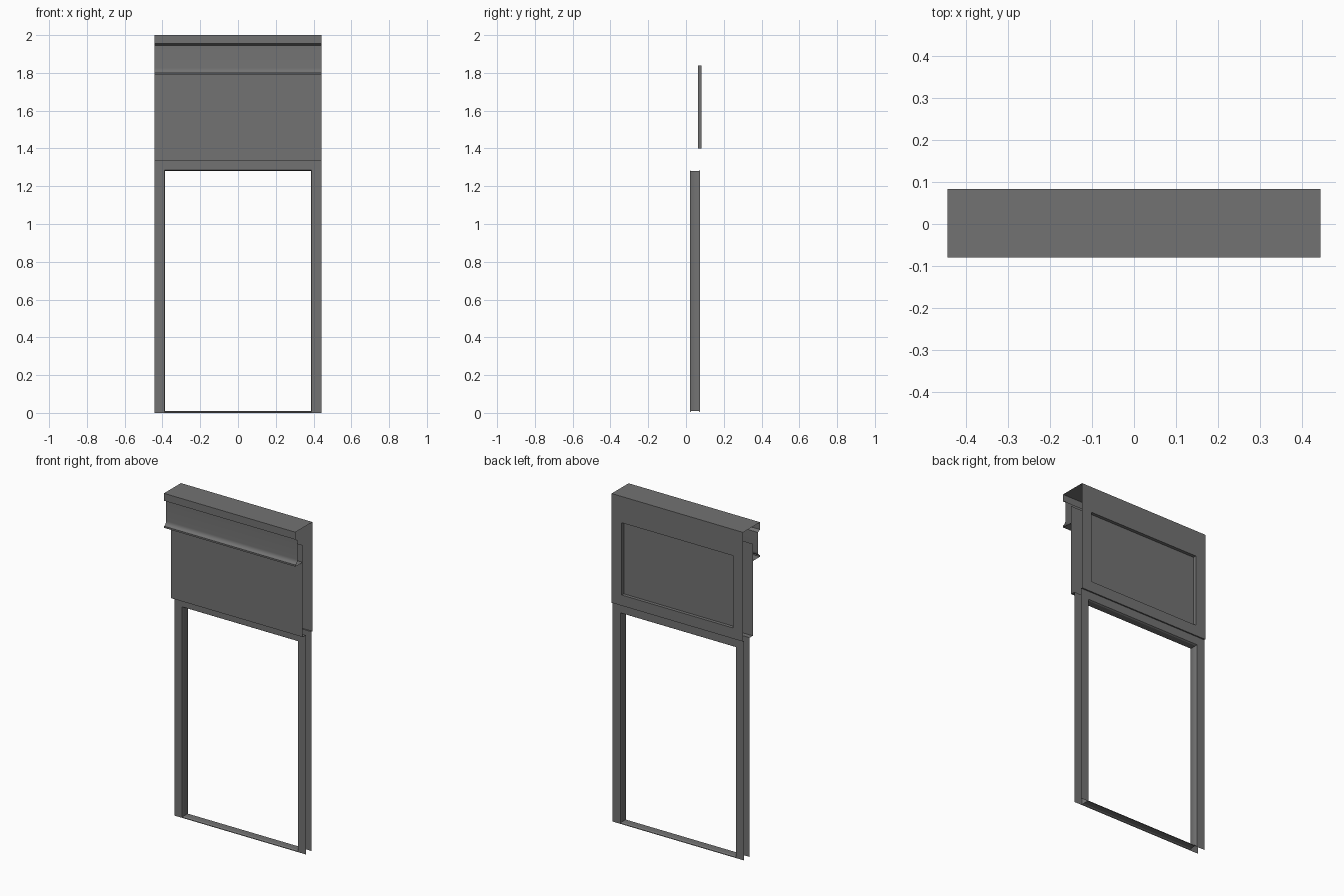
import bpy
import bmesh
import math

cube = bpy.data.objects.get("Cube")
if cube:
    bpy.data.objects.remove(cube, do_unlink=True)

GREY = (0.17, 0.17, 0.17, 1)
mat = bpy.data.materials.new("dark grey")
mat.use_nodes = True
mat.diffuse_color = GREY
mat.node_tree.nodes["Principled BSDF"].inputs["Base Color"].default_value = GREY

HALF = 0.443          # half width of the whole unit
HEAD = 1.335          # height where the frame meets the upper casing
FRONT, BACK = 0.02, 0.075   # depth of the opening frame
WALL = 0.083          # rear face of the upper casing


def finish(name, bm):
    mesh = bpy.data.meshes.new(name)
    bm.to_mesh(mesh)
    bm.free()
    obj = bpy.data.objects.new(name, mesh)
    bpy.context.collection.objects.link(obj)
    mesh.materials.append(mat)
    bpy.ops.object.select_all(action="DESELECT")
    obj.select_set(True)
    bpy.context.view_layer.objects.active = obj
    bpy.ops.object.shade_smooth_by_angle(angle=math.radians(30))
    return obj


def sheet(name, profile):
    """Sweep an open (y, z) profile across the full width, ends left open."""
    bm = bmesh.new()
    rows = [[bm.verts.new((s * HALF, y, z)) for s in (-1, 1)] for y, z in profile]
    for p, q in zip(rows, rows[1:]):
        bm.faces.new((p[0], p[1], q[1], q[0]))
    return finish(name, bm)


def nested(name, loops, cap=False, flip=False):
    """Join rectangular loops given as (half width, bottom, top, y)."""
    bm = bmesh.new()
    rings = [[bm.verts.new((x, y, z)) for x, z in
              ((-w, low), (w, low), (w, top), (-w, top))]
             for w, low, top, y in loops]
    for a, b in zip(rings, rings[1:]):
        for i in range(4):
            j = (i + 1) % 4
            bm.faces.new((a[i], a[j], b[j], b[i]))
    if cap:
        bm.faces.new(rings[-1])
    if flip:
        bmesh.ops.reverse_faces(bm, faces=bm.faces[:])
    return finish(name, bm)


# Opening frame: front flange, lining with a shallow raised band, rear flange
nested("opening_frame", [
    (HALF, 0, HEAD, FRONT),
    (0.39, 0.004, 1.285, FRONT),
    (0.386, 0.009, 1.28, FRONT + 0.008),
    (0.386, 0.009, 1.28, BACK - 0.008),
    (0.39, 0.004, 1.285, BACK),
    (HALF, 0, HEAD, BACK)])

# Rear wall of the casing with its recessed panel
nested("rear_wall", [
    (HALF, HEAD, 2, WALL),
    (0.375, 1.4, 1.84, WALL),
    (0.375, 1.4, 1.84, WALL - 0.02)], cap=True, flip=True)
sheet("rear_lip", [(WALL, HEAD), (BACK, HEAD)])

# Front panel with its underside return to the frame
sheet("front_panel", [(FRONT, HEAD), (-0.01, HEAD), (-0.01, 1.895)])

# Cornice: soffit, curved foot, fascia, top band and roof
cove = [(-0.06 - 0.02 * (1 - math.sin(t)), 1.825 - 0.025 * math.cos(t))
        for t in (math.pi / 2 * i / 6 for i in range(7))]
sheet("cornice", [(-0.01, 1.79), (-0.08, 1.79)] + cove +
      [(-0.06, 1.945), (-0.08, 1.955), (-0.08, 2), (WALL, 2)])
